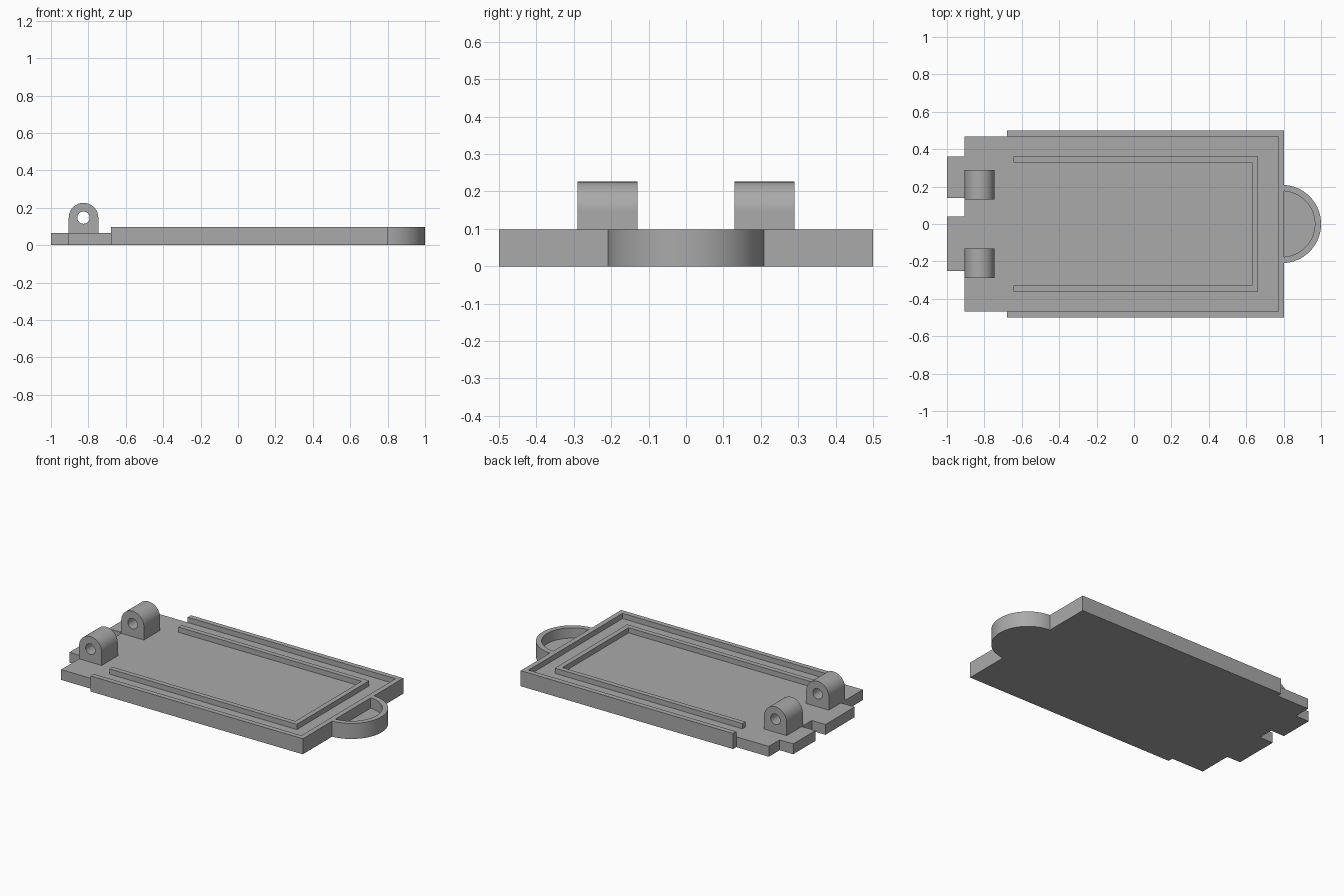
import bpy, bmesh, math
from mathutils import Matrix

if "Cube" in bpy.data.objects:
    bpy.data.objects.remove(bpy.data.objects["Cube"])

FLOOR, RIM = 0.065, 0.098          # plate thickness, rim height

grey = bpy.data.materials.new("plain_grey")
grey.diffuse_color = (0.4, 0.4, 0.4, 1)
grey.use_nodes = True
grey.node_tree.nodes["Principled BSDF"].inputs["Base Color"].default_value = grey.diffuse_color


def prism(name, outline, z0, z1):
    """Extrude a flat outline from z0 to z1."""
    bm = bmesh.new()
    face = bm.faces.new([bm.verts.new((x, y, z0)) for x, y in outline])
    up = bmesh.ops.extrude_face_region(bm, geom=[face])
    bmesh.ops.translate(bm, vec=(0, 0, z1 - z0),
                        verts=[v for v in up["geom"] if isinstance(v, bmesh.types.BMVert)])
    bmesh.ops.recalc_face_normals(bm, faces=bm.faces)
    mesh = bpy.data.meshes.new(name)
    bm.to_mesh(mesh)
    bm.free()
    mesh.materials.append(grey)
    obj = bpy.data.objects.new(name, mesh)
    bpy.context.collection.objects.link(obj)
    return obj


def smooth(obj):
    bpy.ops.object.select_all(action='DESELECT')
    obj.select_set(True)
    bpy.context.view_layer.objects.active = obj
    bpy.ops.object.shade_smooth_by_angle(angle=math.radians(30))


def arc(cx, cy, r, a0, a1, n):
    return [(cx + r * math.cos(a0 + (a1 - a0) * i / n),
             cy + r * math.sin(a0 + (a1 - a0) * i / n)) for i in range(n + 1)]


def u_frame(x0, x1, y, t):
    """Three-sided frame, open towards -x."""
    return [(x0, -y), (x1, -y), (x1, y), (x0, y),
            (x0, y - t), (x1 - t, y - t), (x1 - t, t - y), (x0, t - y)]


# Base plate with two hinge-side tabs
prism("base_plate", [(-0.905, -0.468), (0.772, -0.468), (0.772, 0.468), (-0.905, 0.468),
                     (-0.905, 0.36), (-1, 0.36), (-1, 0.14), (-0.905, 0.14),
                     (-0.905, 0.04), (-1, 0.04), (-1, -0.25), (-0.905, -0.25)], 0, FLOOR)

# Outer rim and inner rib
prism("outer_rim", u_frame(-0.678, 0.802, 0.5, 0.032), 0, RIM)
prism("inner_rib", u_frame(-0.645, 0.662, 0.36, 0.031), FLOOR, RIM)

# Rounded finger pull: raised lip around a recessed floor
EDGE, CX, RO, RI = 0.802, 0.791, 0.209, 0.176


def pull_arc(r):
    a = math.acos((EDGE - CX) / r)
    return arc(CX, 0, r, -a, a, 48)


smooth(prism("pull_lip", pull_arc(RO) + pull_arc(RI)[::-1], 0, RIM))
prism("pull_floor", pull_arc(RI), 0, 0.033)

# Pair of hinge lugs with pin holes, drawn in profile and stood upright
HX, HZ, HR = -0.826, 0.147, 0.079
UPRIGHT = Matrix.Rotation(math.radians(90), 4, 'X')
pin = prism("pin_hole_cutter", arc(HX, HZ, 0.033, 0, math.tau, 32)[:-1], -0.6, 0.6)
pin.data.transform(UPRIGHT)
pin.hide_render = True
pin.hide_set(True)
profile = [(HX - HR, FLOOR), (HX + HR, FLOOR)] + arc(HX, HZ, HR, 0, math.pi, 32)
for side, y in (("back", 0.21), ("front", -0.21)):
    lug = prism("hinge_lug_" + side, profile, -y - 0.08, -y + 0.08)
    lug.data.transform(UPRIGHT)
    cut = lug.modifiers.new("pin_hole", 'BOOLEAN')
    cut.operation, cut.object, cut.solver = 'DIFFERENCE', pin, 'EXACT'
    bpy.context.view_layer.objects.active = lug
    bpy.ops.object.modifier_apply(modifier=cut.name)
    smooth(lug)
